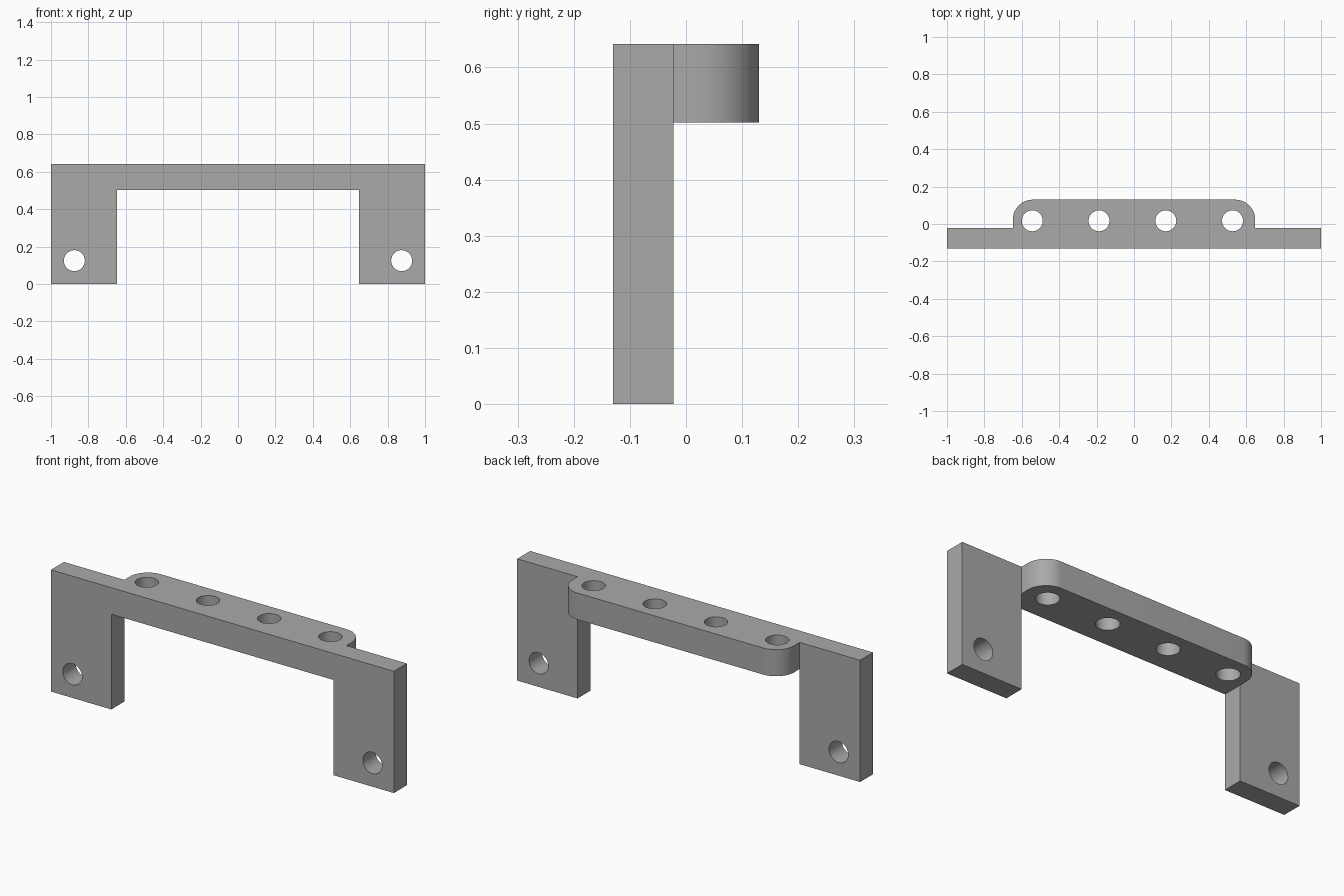
import bpy, bmesh
from math import sin, cos, pi
from mathutils import Matrix, Vector

cube = bpy.data.objects.get("Cube")
if cube:
    bpy.data.objects.remove(cube, do_unlink=True)

FRONT, INNER, BACK = -0.13, -0.022, 0.13      # depth of plate and tab
HEIGHT, BAR_Z, LEG_X = 0.642, 0.502, 0.648
CORNER, HOLE = 0.107, 0.056

grey = bpy.data.materials.new("plain grey")
grey.use_nodes = True
colour = (0.4, 0.4, 0.4, 1)
grey.diffuse_color = colour
grey.node_tree.nodes["Principled BSDF"].inputs["Base Color"].default_value = colour


def make_object(name, bm):
    bmesh.ops.recalc_face_normals(bm, faces=bm.faces)
    mesh = bpy.data.meshes.new(name)
    bm.to_mesh(mesh)
    bm.free()
    mesh.materials.append(grey)
    obj = bpy.data.objects.new(name, mesh)
    bpy.context.collection.objects.link(obj)
    return obj


def extrude_profile(name, points, direction):
    bm = bmesh.new()
    face = bm.faces.new([bm.verts.new(p) for p in points])
    result = bmesh.ops.extrude_face_region(bm, geom=[face], use_keep_orig=True)
    moved = [v for v in result["geom"] if isinstance(v, bmesh.types.BMVert)]
    bmesh.ops.translate(bm, verts=moved, vec=Vector(direction))
    return make_object(name, bm)


def combine(target, tool, operation):
    mod = target.modifiers.new(tool.name, 'BOOLEAN')
    mod.operation, mod.solver, mod.object = operation, 'EXACT', tool
    bpy.context.view_layer.objects.active = target
    bpy.ops.object.modifier_apply(modifier=mod.name)
    bpy.data.objects.remove(tool, do_unlink=True)


def drill(target, centre, axis):
    bm = bmesh.new()
    turn = Matrix.Rotation(pi / 2, 4, 'X') if axis == 'Y' else Matrix()
    bmesh.ops.create_cone(bm, cap_ends=True, segments=48, radius1=HOLE, radius2=HOLE,
                          depth=0.4, matrix=Matrix.Translation(centre) @ turn)
    cutter = make_object("hole_cutter", bm)
    cutter.hide_render = True
    combine(target, cutter, 'DIFFERENCE')


# Upright plate: crossbar with a leg at each end
half = [(1, HEIGHT), (1, 0), (LEG_X, 0), (LEG_X, BAR_Z)]
outline = half + [(-x, z) for x, z in reversed(half)]
bracket = extrude_profile("bracket", [(x, FRONT, z) for x, z in outline],
                          (0, INNER - FRONT, 0))

# Rear tab with rounded back corners, running into the crossbar
steps = 16
arc = [(LEG_X - CORNER + CORNER * cos(i * pi / 2 / steps),
        BACK - CORNER + CORNER * sin(i * pi / 2 / steps)) for i in range(steps + 1)]
half = [(LEG_X, FRONT)] + arc
outline = half + [(-x, y) for x, y in reversed(half)]
tab = extrude_profile("rear_tab", [(x, y, BAR_Z) for x, y in outline],
                      (0, 0, HEIGHT - BAR_Z))
combine(bracket, tab, 'UNION')

# Row of vertical holes through the tab
for i in range(4):
    drill(bracket, (-0.544 + 0.357 * i, 0.017, (BAR_Z + HEIGHT) / 2), 'Z')

# Mounting hole through each leg
for side in (-1, 1):
    drill(bracket, (side * 0.875, (FRONT + INNER) / 2, 0.125), 'Y')

bpy.ops.object.select_all(action='DESELECT')
bracket.select_set(True)
bpy.context.view_layer.objects.active = bracket
bpy.ops.object.shade_smooth_by_angle(angle=pi / 6)
